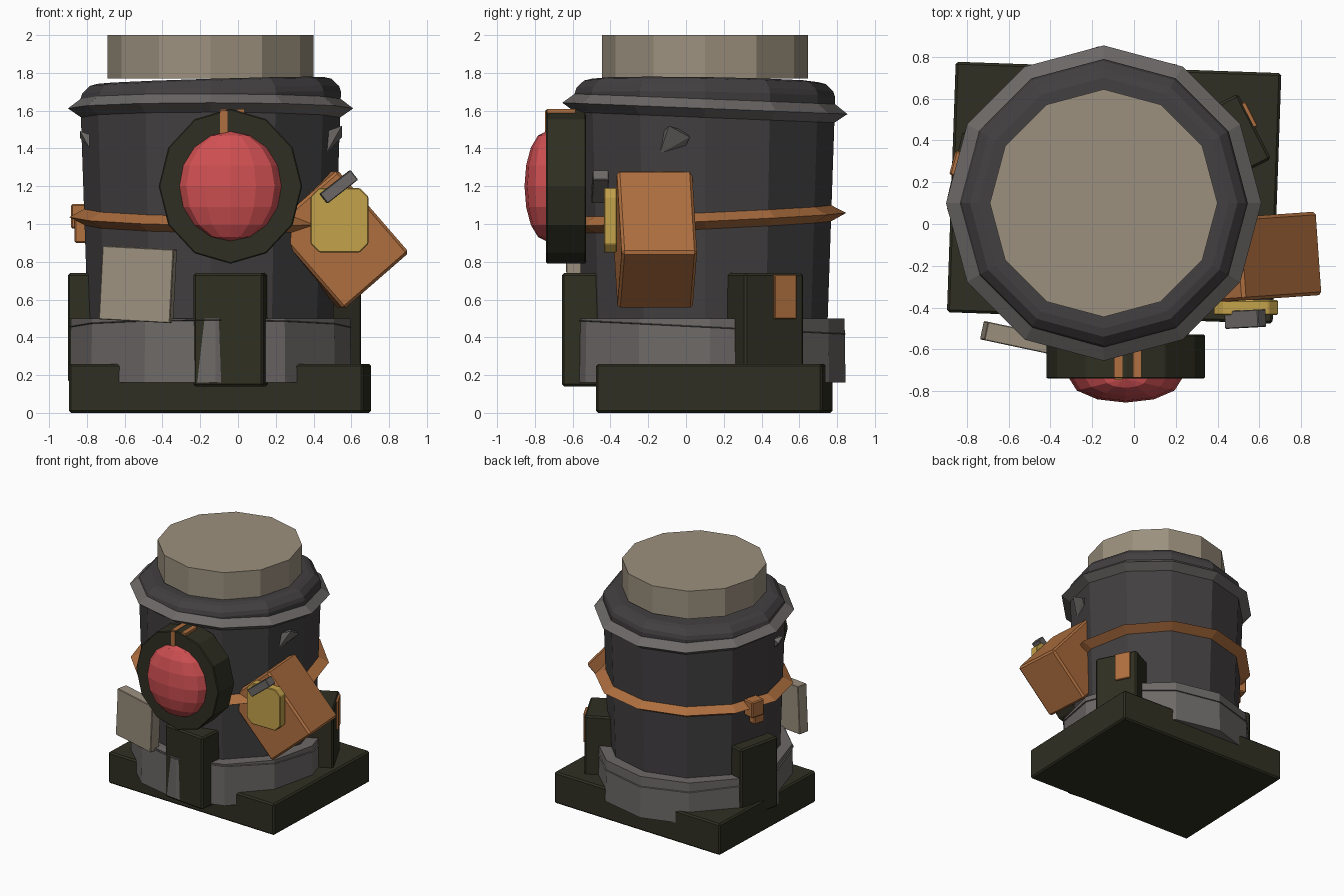
import bpy, bmesh, math
from mathutils import Matrix, Vector

if "Cube" in bpy.data.objects:
    bpy.data.objects.remove(bpy.data.objects["Cube"])


def material(name, rgb):
    m = bpy.data.materials.new(name)
    m.use_nodes = True
    m.diffuse_color = (*rgb, 1)
    m.node_tree.nodes["Principled BSDF"].inputs["Base Color"].default_value = (*rgb, 1)
    return m


charcoal = material("charcoal", (0.055, 0.05, 0.053))
grey = material("warm_grey", (0.15, 0.14, 0.135))
tan = material("tan", (0.33, 0.28, 0.21))
orange = material("leather_orange", (0.43, 0.16, 0.05))
green = material("dark_green", (0.028, 0.028, 0.016))
red = material("lens_red", (0.63, 0.08, 0.085))
yellow = material("brass_yellow", (0.55, 0.36, 0.07))

CX, CY = -0.145, 0.1      # axis of the drum


def finish(name, bm, mat, bevel=0):
    bmesh.ops.recalc_face_normals(bm, faces=bm.faces)
    me = bpy.data.meshes.new(name)
    bm.to_mesh(me)
    bm.free()
    me.materials.append(mat)
    ob = bpy.data.objects.new(name, me)
    bpy.context.collection.objects.link(ob)
    if bevel:
        b = ob.modifiers.new("bevel", "BEVEL")
        b.width, b.segments = bevel, 1
    return ob


def box(name, loc, size, mat, rot=(0, 0, 0), bevel=0.008):
    bm = bmesh.new()
    bmesh.ops.create_cube(bm, size=1, matrix=Matrix.Diagonal((*size, 1)))
    ob = finish(name, bm, mat, bevel)
    ob.location = loc
    ob.rotation_euler = [math.radians(a) for a in rot]
    return ob


def lathe(name, profile, mat, closed=False, slope=(0, 0), above=0, turn=0, n=12):
    """Spin a profile of (radius, height); slope tilts everything over a height."""
    bm = bmesh.new()
    rings = []
    for r, z in profile:
        ring = []
        for i in range(n):
            a = math.tau * i / n + math.radians(turn)
            x, y = r * math.cos(a), r * math.sin(a)
            lift = slope[0] * x + slope[1] * y if z > above else 0
            ring.append(bm.verts.new((CX + x, CY + y, z + lift)))
        rings.append(ring)
    pairs = list(zip(rings, rings[1:]))
    if closed:
        pairs.append((rings[-1], rings[0]))
    else:
        bm.faces.new(rings[0])
        bm.faces.new(rings[-1])
    for lo, hi in pairs:
        for i in range(n):
            j = (i + 1) % n
            bm.faces.new((lo[i], lo[j], hi[j], hi[i]))
    return finish(name, bm, mat)


def around(angle, radius, z):
    a = math.radians(angle)
    return Vector((CX + radius * math.cos(a), CY + radius * math.sin(a), z))


# Drum, skirt, lid and bands
lathe("drum_body", [(0.64, 0.2), (0.69, 1.68), (0.68, 1.71), (0.64, 1.75), (0.6, 1.76)],
      charcoal, slope=(0.03, -0.015), above=1.5)
lathe("drum_skirt", [(0.745, 0.16), (0.74, 0.5), (0.6, 0.5)], grey, turn=2)
lathe("skirt_seam", [(0.7, 0.44), (0.75, 0.455), (0.7, 0.47)], grey, True, (0.0, -0.05), turn=2)
lathe("lid", [(0.545, 1.77), (0.545, 2.0)], tan)
lathe("upper_band", [(0.68, 1.56), (0.755, 1.612), (0.685, 1.665)], grey, True, (0, -0.04))
lathe("belt", [(0.65, 0.975), (0.748, 1.025), (0.65, 1.08)], orange, True, (-0.015, 0.045))

# Base slab
box("base", (-0.095, 0.15, 0.13), (1.56, 1.2, 0.26), green, (0, 0, -2), 0.012)

# Green pockets round the skirt
box("front_pocket", (-0.04, -0.53, 0.44), (0.375, 0.22, 0.6), green, (0, 0, -6), 0.012)
box("left_pocket", around(27, 0.69, 0.45), (0.24, 0.35, 0.58), green, (0, 0, 27), 0.012)
box("right_pocket", around(167, 0.625, 0.45), (0.22, 0.37, 0.58), green, (0, 0, 167), 0.012)
tab_at = around(27, 0.81, 0.615) + 0.06 * Vector((-math.sin(0.47), math.cos(0.47), 0))
box("pocket_tab", tab_at, (0.03, 0.13, 0.235), orange, (0, 0, 27), 0.004)

# Belt buckle at the back
box("belt_buckle", around(165, 0.7, 1.04), (0.1, 0.12, 0.13), orange, (0, 0, 165))
box("belt_tail", around(168, 0.69, 0.97), (0.07, 0.1, 0.14), orange, (0, 0, 165))

# Lamp housing and lens
bm = bmesh.new()
bmesh.ops.create_cone(bm, cap_ends=True, segments=12, radius1=1, radius2=1, depth=0.21,
                      matrix=Matrix.Rotation(math.pi / 2, 4, "X"))
bmesh.ops.scale(bm, vec=(0.38, 1, 0.41), verts=bm.verts)
finish("lamp_housing", bm, green, 0.006).location = (-0.04, -0.635, 1.2)
bm = bmesh.new()
bmesh.ops.create_uvsphere(bm, u_segments=12, v_segments=8, radius=1)
bmesh.ops.scale(bm, vec=(0.27, 0.115, 0.29), verts=bm.verts)
finish("lamp_lens", bm, red).location = (-0.04, -0.74, 1.2)
for side, x in (("right", -0.075), ("left", 0.015)):
    box(side + "_lamp_strap", (x, -0.66, 1.597), (0.04, 0.15, 0.024), orange, bevel=0)
box("lamp_strap_front", (-0.075, -0.742, 1.54), (0.038, 0.008, 0.12), orange, bevel=0)

# Tilted satchel with clasp and latch
box("satchel", (0.53, -0.165, 0.917), (0.46, 0.4, 0.58), orange, (0, -41, 4), 0.015)
bm = bmesh.new()
w, h, c = 0.153, 0.17, 0.045
outline = []
for sx, sz in ((1, 1), (-1, 1), (-1, -1), (1, -1)):
    corner = [(sx * w, sz * (h - c)), (sx * (w - c), sz * h)]
    outline += corner if sx * sz > 0 else corner[::-1]
face = bm.faces.new([bm.verts.new((x, 0, z)) for x, z in outline])
out = bmesh.ops.extrude_face_region(bm, geom=[face])["geom"]
bmesh.ops.translate(bm, vec=(0, 0.07, 0),
                    verts=[v for v in out if isinstance(v, bmesh.types.BMVert)])
finish("satchel_clasp", bm, yellow, 0.005).location = (0.537, -0.435, 1.02)
box("satchel_latch", (0.533, -0.455, 1.197), (0.205, 0.085, 0.065), grey, (0, -38, 3), 0.004)

# Tan plate on the front
box("front_plate", (-0.53, -0.55, 0.68), (0.385, 0.09, 0.39), tan, (0, 3, -12), 0.004)

# Small pointed lugs under the upper band
for name, x, y, s in (("left_lug", 0.505, -0.06, 1), ("right_lug", -0.81, -0.06, -0.6)):
    bm = bmesh.new()
    k = abs(s)
    low = [bm.verts.new((-0.04 * s, t * k, -0.08 * k)) for t in (-0.08, 0.04)]
    high = [bm.verts.new((0.045 * s, t * k, d * k)) for t, d in ((-0.03, 0.07), (0.08, 0.01))]
    back = [bm.verts.new((-0.04 * s, t * k, 0.04 * k)) for t in (-0.06, 0.06)]
    bmesh.ops.convex_hull(bm, input=low + high + back)
    finish(name, bm, grey).location = (x, y, 1.45)
